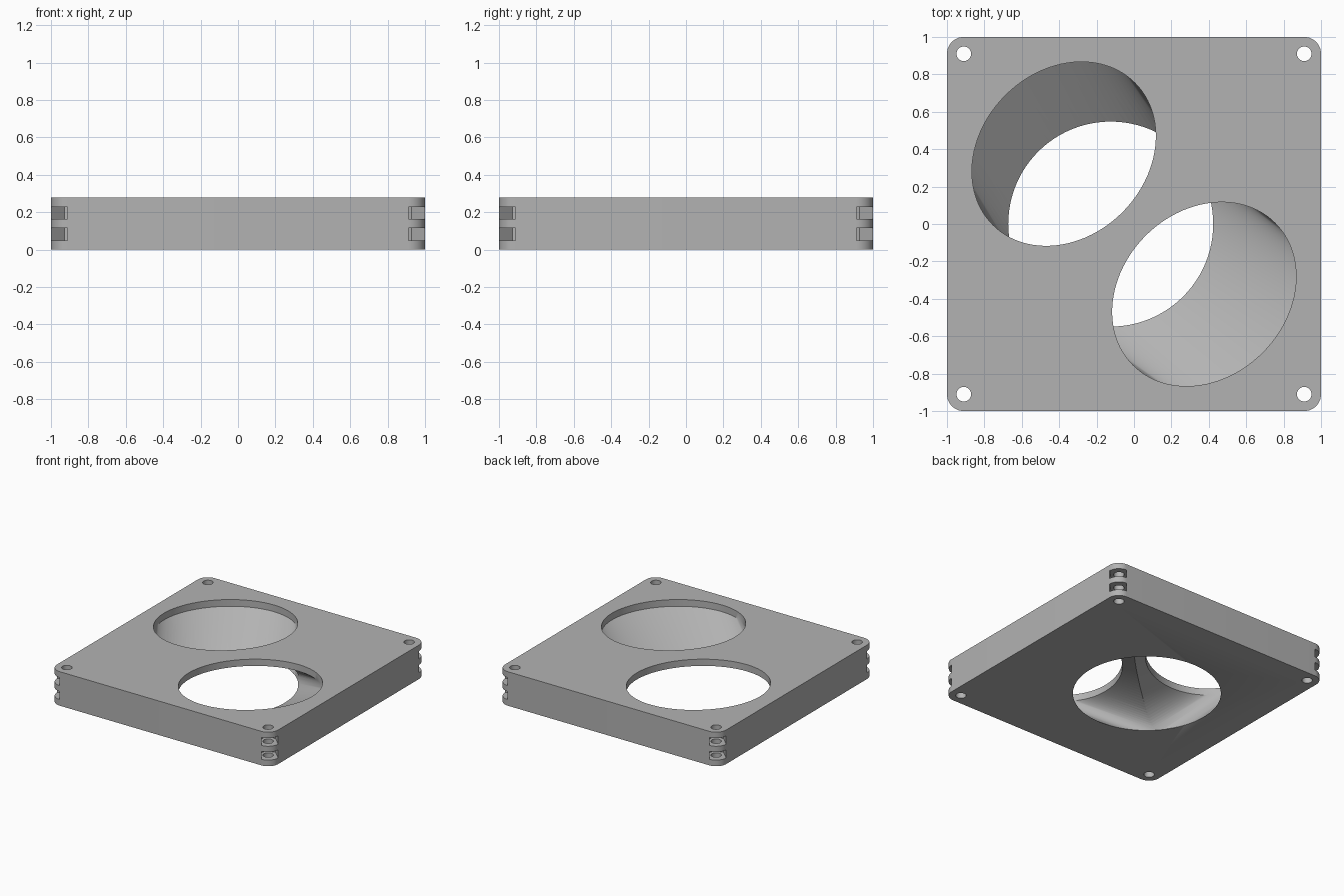
import bpy, bmesh
from math import sin, cos, pi, sqrt
from mathutils import Vector, Matrix

if "Cube" in bpy.data.objects:
    bpy.data.objects.remove(bpy.data.objects["Cube"], do_unlink=True)

H = 0.278          # plate thickness
CORNER = 0.91      # screw hole / corner arc centre
LIP = 0.055        # straight collar below each upper opening

grey = bpy.data.materials.new("plain_grey")
grey.use_nodes = True
GREY = (0.45, 0.45, 0.45, 1)
grey.diffuse_color = GREY
grey.node_tree.nodes["Principled BSDF"].inputs["Base Color"].default_value = GREY


def loft(bm, rings):
    """Skin a closed solid through rings of equal point count, bottom first."""
    rows = [[bm.verts.new(p) for p in ring] for ring in rings]
    n = len(rows[0])
    sides = [bm.faces.new((lo[i], lo[(i + 1) % n], hi[(i + 1) % n], hi[i]))
             for lo, hi in zip(rows, rows[1:]) for i in range(n)]
    bm.faces.new(rows[0][::-1])
    bm.faces.new(rows[-1])
    return sides


def prism(bm, outline, z0, z1):
    loft(bm, [[(x, y, z) for x, y in outline] for z in (z0, z1)])


def finish(name, bm):
    bmesh.ops.recalc_face_normals(bm, faces=bm.faces)
    mesh = bpy.data.meshes.new(name)
    bm.to_mesh(mesh)
    bm.free()
    mesh.materials.append(grey)
    obj = bpy.data.objects.new(name, mesh)
    bpy.context.collection.objects.link(obj)
    return obj


def oval(cx, cy, z, a, b, n=96):
    """Ellipse whose first axis lies along the x = y diagonal."""
    turn = Matrix.Rotation(pi / 4, 3, 'Z')
    return [turn @ Vector((a * cos(2 * pi * i / n), b * sin(2 * pi * i / n), 0))
            + Vector((cx, cy, z)) for i in range(n)]


CORNERS = [(1, 1), (-1, 1), (-1, -1), (1, -1)]

# Plate with rounded corners
bm = bmesh.new()
outline = []
for k, (sx, sy) in enumerate(CORNERS):
    for i in range(17):
        t = k * pi / 2 + i * pi / 32
        outline.append((sx * CORNER + 0.09 * cos(t), sy * CORNER + 0.09 * sin(t)))
prism(bm, outline, 0, H)
plate = finish("duct_plate", bm)

cutters = []

# Two oval ducts that merge into one round opening underneath
for side, name, r in ((-1, "left_duct", 0.547), (1, "right_duct", 0.5485)):
    bm = bmesh.new()
    c = 0.375 * side
    sides = loft(bm, [oval(-0.125, 0, -0.05, r, r), oval(-0.125, 0, 0, r, r),
                      oval(c, -c, H - LIP, 0.537, 0.442),
                      oval(c, -c, H + 0.05, 0.537, 0.442)])
    bmesh.ops.triangulate(bm, faces=sides)
    cutters.append(finish(name + "_cutter", bm))

# Nut slots opening diagonally out of each corner, on two levels
W = 0.0625
R = 2 * W / sqrt(3)
slot = [(-R, 0), (-R / 2, -W), (0.2, -W), (0.2, W), (-R / 2, W)]
bm = bmesh.new()
for k, (sx, sy) in enumerate(CORNERS):
    t = pi / 4 + k * pi / 2
    pts = [(sx * CORNER + u * cos(t) - v * sin(t),
            sy * CORNER + u * sin(t) + v * cos(t)) for u, v in slot]
    for z in (0.05, 0.163):
        prism(bm, pts, z, z + 0.066)
cutters.append(finish("nut_slot_cutter", bm))

# Screw holes
bm = bmesh.new()
for sx, sy in CORNERS:
    prism(bm, [(p.x, p.y) for p in oval(sx * CORNER, sy * CORNER, 0, 0.039, 0.039, 32)],
          -0.05, H + 0.05)
cutters.append(finish("screw_hole_cutter", bm))

# Cut everything out of the plate, then drop the cutters
bpy.ops.object.select_all(action='DESELECT')
plate.select_set(True)
bpy.context.view_layer.objects.active = plate
for cutter in cutters:
    mod = plate.modifiers.new(cutter.name, 'BOOLEAN')
    mod.operation = 'DIFFERENCE'
    mod.solver = 'EXACT'
    mod.object = cutter
    bpy.ops.object.modifier_apply(modifier=mod.name)
    bpy.data.objects.remove(cutter, do_unlink=True)

bpy.ops.object.shade_smooth_by_angle(angle=pi / 6)
